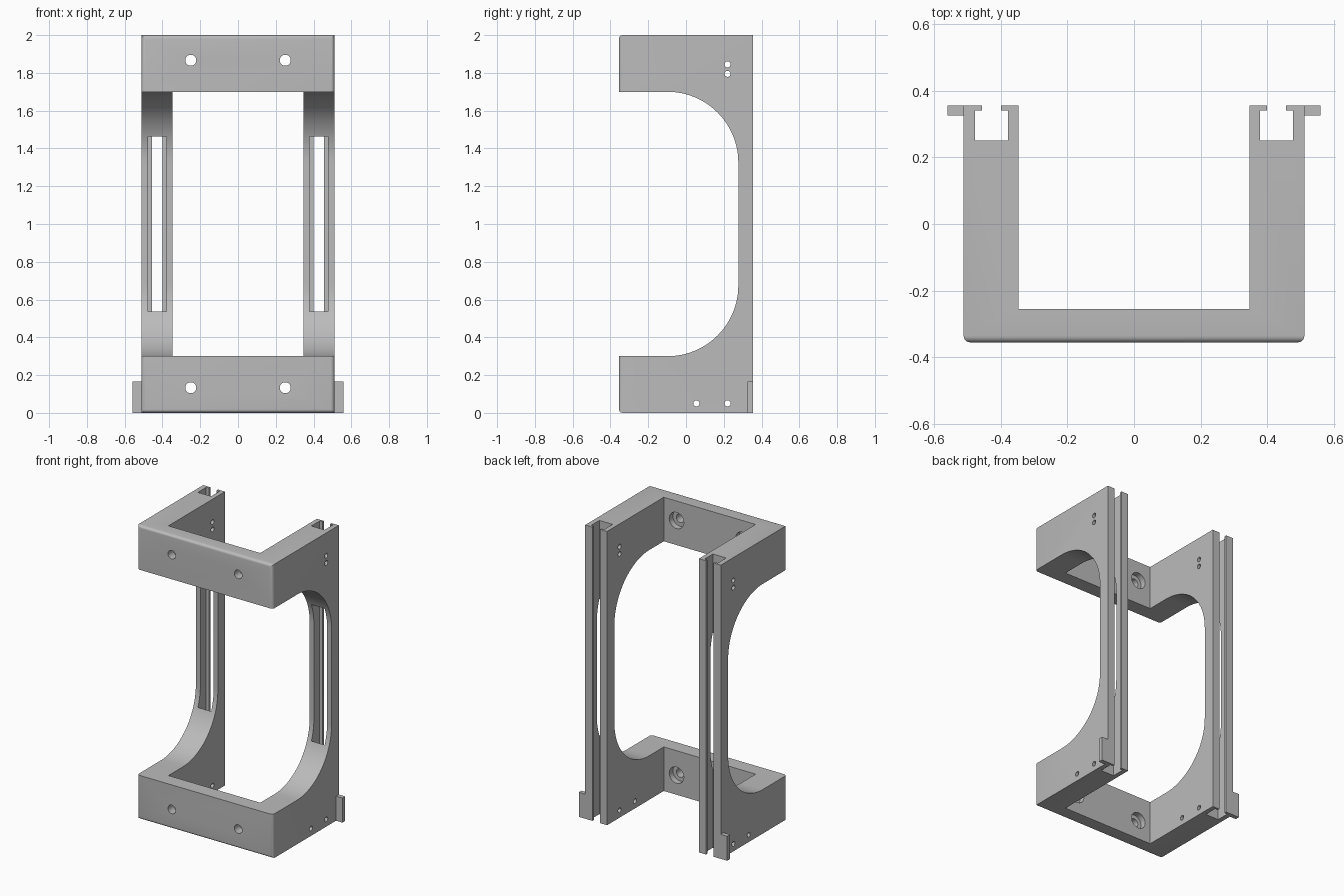
import bpy, bmesh, math
from mathutils import Matrix, Vector

cube = bpy.data.objects.get("Cube")
if cube:
    bpy.data.objects.remove(cube, do_unlink=True)

grey = bpy.data.materials.new("plain grey")
grey.use_nodes = True
colour = (0.5, 0.5, 0.5, 1)
grey.diffuse_color = colour
grey.node_tree.nodes["Principled BSDF"].inputs["Base Color"].default_value = colour

W, D, H = 0.511, 0.355, 2.0       # half width, half depth, height
INNER = 0.346                     # half width of the opening
BAR = 0.3                         # height of the top and bottom frames


def make_object(name, bm):
    bmesh.ops.recalc_face_normals(bm, faces=bm.faces)
    mesh = bpy.data.meshes.new(name)
    bm.to_mesh(mesh)
    bm.free()
    mesh.materials.append(grey)
    obj = bpy.data.objects.new(name, mesh)
    bpy.context.collection.objects.link(obj)
    return obj


def prism(points, offset):
    """Extrude a closed loop of 3D points along offset."""
    bm = bmesh.new()
    face = bm.faces.new([bm.verts.new(p) for p in points])
    ext = bmesh.ops.extrude_face_region(bm, geom=[face])
    moved = [v for v in ext["geom"] if isinstance(v, bmesh.types.BMVert)]
    bmesh.ops.translate(bm, verts=moved, vec=Vector(offset))
    return bm


def box(name, lo, hi):
    pts = [(lo[0], lo[1], lo[2]), (hi[0], lo[1], lo[2]),
           (hi[0], hi[1], lo[2]), (lo[0], hi[1], lo[2])]
    return make_object(name, prism(pts, (0, 0, hi[2] - lo[2])))


def cylinder(name, centre, radius, length, axis):
    bm = bmesh.new()
    turn = Matrix.Rotation(math.pi / 2, 4, axis)
    bmesh.ops.create_cone(bm, cap_ends=True, segments=32, radius1=radius, radius2=radius,
                          depth=length, matrix=Matrix.Translation(centre) @ turn)
    return make_object(name, bm)


def cut(target, cutter):
    mod = target.modifiers.new("cut", 'BOOLEAN')
    mod.operation, mod.solver, mod.object = 'DIFFERENCE', 'EXACT', cutter
    bpy.context.view_layer.objects.active = target
    bpy.ops.object.modifier_apply(modifier=mod.name)
    bpy.data.objects.remove(cutter, do_unlink=True)


# Side profile: C shape with two large rounded inner corners
R, column = 0.375, 0.277
steps = 24
arc = [(column - R + R * math.sin(a), BAR + R - R * math.cos(a))
       for a in (math.pi / 2 * i / steps for i in range(steps + 1))]
opening = [(-D, BAR)] + arc
opening += [(y, H - z) for y, z in reversed(opening)]
profile = [(D, H), (D, 0), (-D, 0)] + opening + [(-D, H)]
bm = prism([(-W, y, z) for y, z in profile], (2 * W, 0, 0))

# Soften the outer rim of the front faces
rim = []
for e in bm.edges:
    a, b = (v.co for v in e.verts)
    if max(a.y, b.y) < -D + 0.001:
        level = abs(a.z - b.z) < 0.001
        if not level or a.z < 0.01 or a.z > H - 0.01:
            rim.append(e)
bmesh.ops.bevel(bm, geom=rim, offset=0.02, segments=5, profile=0.5, affect='EDGES')
frame = make_object("frame", bm)

# Hollow out the middle to leave the front bars and two side walls
cut(frame, box("middle_cutter", (-INNER, -0.255, -0.1), (INNER, 0.6, H + 0.1)))

# T-shaped channels running the full height of the back columns
half = [(0.05, 0.25), (0.05, 0.34), (0.0285, 0.34), (0.0285, 0.5)]
channel = half + [(-x, y) for x, y in reversed(half)]
for s in (-1, 1):
    pts = [(s * 0.4275 + x, y, -0.1) for x, y in channel]
    cut(frame, make_object("channel_cutter", prism(pts, (0, 0, H + 0.2))))

# Counterbored screw holes in the front bars
for x in (-0.25, 0.25):
    for z in (0.133, 1.867):
        cut(frame, cylinder("screw_cutter", (x, -0.3, z), 0.029, 0.3, 'X'))
        cut(frame, cylinder("counterbore_cutter", (x, -0.245, z), 0.055, 0.1, 'X'))

# Small pin holes through both side walls
for y, z in ((0.22, 1.845), (0.22, 1.795), (0.22, 0.05), (0.055, 0.05)):
    cut(frame, cylinder("pin_cutter", (0, y, z), 0.016, 2, 'Y'))

# Small tabs at the foot of the back columns
for s, side in ((1, "left"), (-1, "right")):
    x = sorted((s * W, s * 0.559))
    box(side + "_tab", (x[0], 0.325, 0), (x[1], D, 0.167))

# Smooth the curves, keep the edges sharp
bpy.ops.object.select_all(action='DESELECT')
frame.select_set(True)
bpy.context.view_layer.objects.active = frame
bpy.ops.object.shade_smooth_by_angle(angle=math.radians(30))
